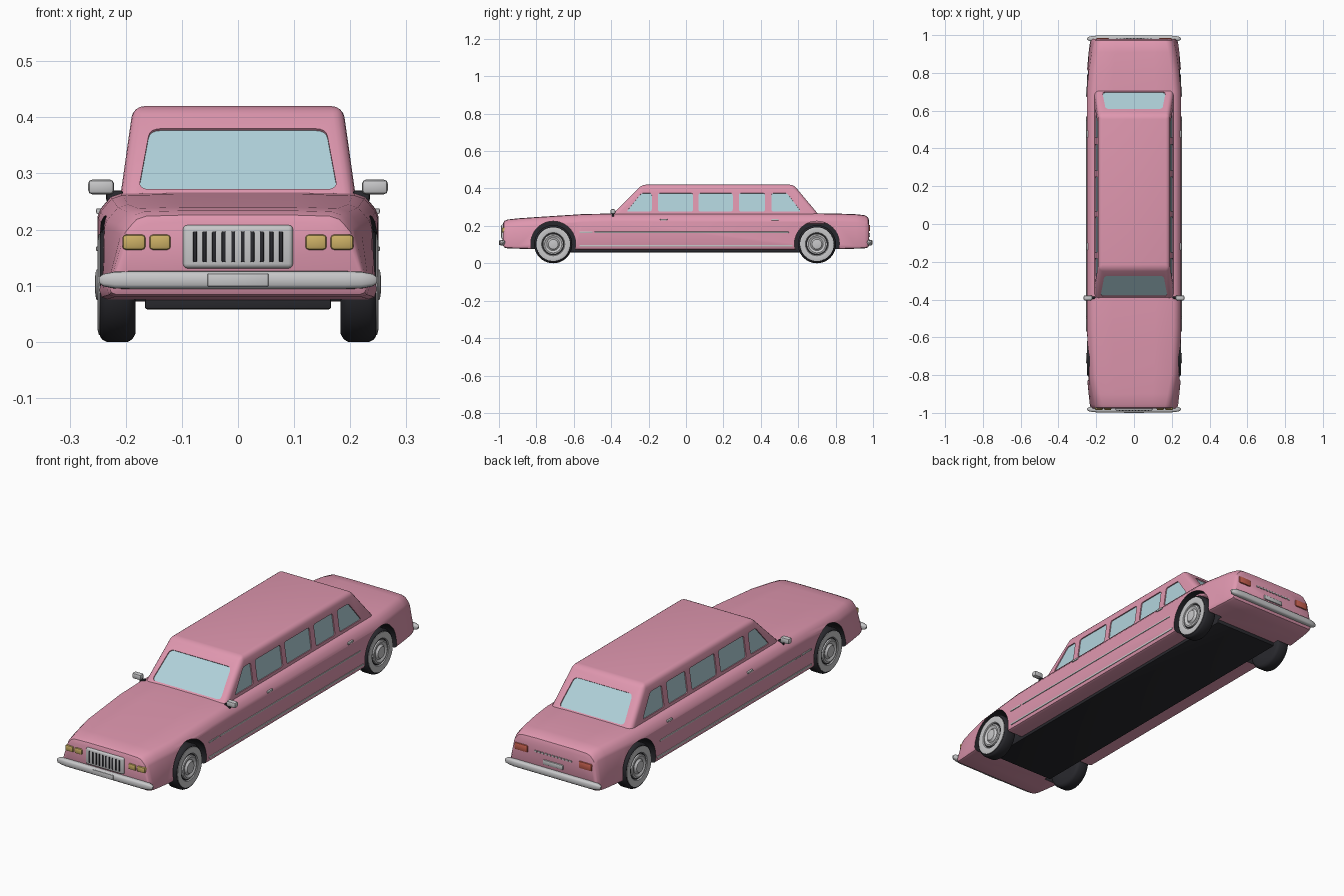
import bpy, bmesh, math
from mathutils import Vector

if "Cube" in bpy.data.objects:
    bpy.data.objects.remove(bpy.data.objects["Cube"])

def material(name, rgb):
    m = bpy.data.materials.new(name)
    m.diffuse_color = (*rgb, 1)
    m.use_nodes = True
    m.node_tree.nodes["Principled BSDF"].inputs["Base Color"].default_value = m.diffuse_color
    return m

PINK = material("pink paint", (0.74, 0.31, 0.43))
GLASS = material("pale blue glass", (0.44, 0.65, 0.71))
CHROME = material("chrome grey", (0.57, 0.57, 0.58))
BLACK = material("black rubber", (0.022, 0.022, 0.027))
GOLD = material("amber lamp", (0.60, 0.43, 0.13))
RED = material("red lamp", (0.58, 0.12, 0.08))

def finish(o):
    # apply modifiers, then smooth while keeping hard edges
    bpy.ops.object.select_all(action='DESELECT')
    o.select_set(True)
    bpy.context.view_layer.objects.active = o
    bpy.ops.object.convert(target='MESH')
    bpy.ops.object.shade_smooth_by_angle(angle=math.radians(35))
    return o

def mesh_object(name, verts, faces, mats):
    me = bpy.data.meshes.new(name)
    me.from_pydata([tuple(v) for v in verts], [], faces)
    bm = bmesh.new()
    bm.from_mesh(me)
    bmesh.ops.recalc_face_normals(bm, faces=bm.faces)
    bm.to_mesh(me)
    bm.free()
    for m in mats:
        me.materials.append(m)
    o = bpy.data.objects.new(name, me)
    bpy.context.collection.objects.link(o)
    return o

def loft(name, rings, mats):
    n, k = len(rings[0]), len(rings)
    faces = [(i*n + j, i*n + (j+1) % n, (i+1)*n + (j+1) % n, (i+1)*n + j)
             for i in range(k-1) for j in range(n)]
    faces += [tuple(range(n)), tuple(range((k-1)*n, k*n))]
    return mesh_object(name, [v for r in rings for v in r], faces, mats)

def lathe(name, profile, y, z, side, mats, n=40):
    return loft(name, [[(side*x, y + r*math.cos(2*math.pi*j/n), z + r*math.sin(2*math.pi*j/n))
                        for j in range(n)] for x, r in profile], mats)

def box(name, lo, hi, mat, bevel=0.0, seg=2):
    rings = [[(x, lo[1], lo[2]), (x, hi[1], lo[2]), (x, hi[1], hi[2]), (x, lo[1], hi[2])]
             for x in (lo[0], hi[0])]
    o = loft(name, rings, [mat])
    if bevel:
        b = o.modifiers.new("bevel", 'BEVEL')
        b.width, b.segments = bevel, seg
    return finish(o)

def sided_box(name, lo, hi, mat, bevel=0.0):
    box("right_" + name, lo, hi, mat, bevel)
    box("left_" + name, (-hi[0], lo[1], lo[2]), (-lo[0], hi[1], hi[2]), mat, bevel)

def rounded(pts, r):
    out, n = [], len(pts)
    for i, p in enumerate(pts):
        a = p + (pts[i-1] - p).normalized()*r
        b = p + (pts[(i+1) % n] - p).normalized()*r
        out += [a*(1-t)**2 + p*2*t*(1-t) + b*t*t for t in (0, .25, .5, .75, 1)]
    return out

def cut(target, cutters):
    for c in cutters:
        m = target.modifiers.new("cut", 'BOOLEAN')
        m.object, m.operation, m.solver = c, 'DIFFERENCE', 'EXACT'
        c.hide_render = True
    finish(target)
    for c in cutters:
        bpy.data.objects.remove(c)

# Main body: lofted cross-sections (y, bottom, top, half-width low, half-width high)
def section(y, zb, zt, wb, wt):
    half = [(wb-.014, zb), (wb-.004, zb+.004), (wb, zb+.016), (wt, zt-.042), (wt-.004, zt-.03),
            (wt-.014, zt-.018), (wt-.024, zt-.007), (wt-.042, zt-.001), (wt*.45, zt+.001)]
    return [(x, y, z) for x, z in half] + [(-x, y, z) for x, z in reversed(half)]

sections = [(-.978, .095, .212, .222, .200), (-.972, .084, .225, .230, .205),
            (-.955, .080, .233, .234, .209), (-.90, .078, .239, .240, .220),
            (-.80, .075, .246, .250, .238), (-.55, .072, .262, .250, .249),
            (-.40, .072, .265, .250, .250), (.70, .072, .266, .250, .250),
            (.80, .075, .265, .250, .240), (.91, .078, .261, .240, .224),
            (.955, .080, .256, .234, .214), (.972, .084, .246, .230, .209),
            (.979, .095, .228, .222, .202)]
body = loft("body", [section(*s) for s in sections], [PINK, BLACK])

# Wheel arches
arches = []
for y in (-.71, .70):
    for s in (-1, 1):
        c = lathe("arch_cutter", [(.165, .12), (.32, .12)], y, .105, s, [PINK, BLACK])
        for p in c.data.polygons:
            p.material_index = 1
        arches.append(c)
cut(body, arches)

# Cabin: tapered box with softened edges
def cab_ring(z):
    t = (z - .265)/.155
    w, f, r = .209 - .022*t, -.390 + .155*t, .705 - .13*t
    return [(-w, f, z), (w, f, z), (w, r, z), (-w, r, z)]

cabin = loft("cabin", [cab_ring(.21), cab_ring(.42)], [PINK])
bev = cabin.modifiers.new("bevel", 'BEVEL')
bev.width, bev.segments = .02, 4

# Windows: recessed openings with glass plates
cutters = []
def window(name, pts, normal, r=.012):
    pts, n = rounded([Vector(p) for p in pts], r), Vector(normal).normalized()
    shift = lambda d: [p + n*d for p in pts]
    cutters.append(loft(name + "_cutter", [shift(-.007), shift(.03)], [PINK]))
    finish(loft(name, [shift(-.008), shift(-.005)], [GLASS]))

def side_x(z):
    return .209 - .022*(z - .265)/.155

lo, hi = .277, .375
spans = [(-.318, -.183, -.183, -.238), (-.15, .037, .037, -.15), (.067, .25, .25, .067),
         (.283, .422, .422, .283), (.457, .615, .54, .457)]
for s, side in ((1, "right"), (-1, "left")):
    for i, (a, b, c, d) in enumerate(spans):
        window(f"{side}_window_{i+1}", [(s*side_x(z), y, z) for y, z in
               ((a, lo), (b, lo), (c, hi), (d, hi))], (s*.155, 0, .022))

def screen(name, y0, dy, w0, w1, normal):
    at = lambda z: y0 + dy*(z - .265)/.155
    window(name, [(-w0, at(.272), .272), (w0, at(.272), .272),
                  (w1, at(.38), .38), (-w1, at(.38), .38)], normal, .02)

screen("windscreen", -.390, .155, .177, .157, (0, -1, 1))
screen("rear_window", .705, -.13, .168, .150, (0, .155, .13))
cut(cabin, cutters)

# Floor pan
box("floor_pan", (-.166, -.79, .058), (.166, .79, .085), BLACK, .004)

# Wheels: tyre, whitewall cover and hub rings
tyre = [(.183, .05), (.183, .088), (.188, .097), (.196, .102), (.234, .102), (.242, .098), (.246, .092), (.24, .05)]
cover = [(.235, .091), (.248, .090), (.250, .082), (.247, .062), (.241, .058), (.241, .055),
         (.248, .053), (.250, .046), (.244, .034), (.246, .030), (.253, .026), (.255, .012)]
for y, end in ((-.71, "front"), (.70, "rear")):
    for s, side in ((1, "right"), (-1, "left")):
        finish(lathe(f"{end}_{side}_tyre", tyre, y, .102, s, [BLACK]))
        finish(lathe(f"{end}_{side}_wheel_cover", cover, y, .102, s, [CHROME]))
        finish(lathe(f"{end}_{side}_cover_groove", [(.24, .0585), (.2425, .0585), (.2425, .0545)],
                     y, .102, s, [BLACK]))

# Bumpers: tapered bars with pointed ends
for s, end in ((-1, "front"), (1, "rear")):
    rings = []
    for x, ry, rz in ((-.248, .004, .005), (-.24, .010, .011), (-.22, .014, .015), (-.19, .017, .016),
                      (.19, .017, .016), (.22, .014, .015), (.24, .010, .011), (.248, .004, .005)):
        ring = []
        for j in range(16):
            a = 2*math.pi*j/16
            sq = lambda v: math.copysign(abs(v)**.65, v)
            ring.append((x, s*(.981 + ry*sq(math.cos(a))), .110 + rz*sq(math.sin(a))))
        rings.append(ring)
    finish(loft(end + "_bumper", rings, [CHROME]))
box("front_plate", (-.055, -1.0, .098), (.055, -.985, .122), CHROME, .004)

# Grille with dark slots
box("grille", (-.098, -.988, .131), (.098, -.955, .208), CHROME, .008, 3)
for i in range(10):
    x = -.0765 + .017*i
    box(f"grille_slot_{i+1}", (x-.0035, -.990, .142), (x+.0035, -.98, .197), BLACK, .002)

# Lamps
sided_box("outer_headlight", (.165, -.985, .164), (.206, -.95, .191), GOLD, .006)
sided_box("inner_headlight", (.120, -.985, .164), (.158, -.95, .191), GOLD, .006)
sided_box("tail_light", (.132, .95, .172), (.200, .985, .205), RED, .006)

# Rear trim and plate
box("rear_plate", (-.052, .97, .140), (.052, .985, .162), CHROME, .004)
for i in range(11):
    x = -.09 + .018*i
    box(f"trunk_trim_{i+1}", (x-.006, .975, .187), (x+.006, .983, .194), CHROME)

# Side trim strips and door handles
sided_box("upper_strip", (.246, -.57, .162), (.253, -.50, .170), CHROME, .002)
sided_box("long_strip", (.246, -.49, .162), (.253, .55, .169), CHROME, .002)
sided_box("lower_strip", (.246, -.57, .090), (.253, .57, .099), CHROME, .002)
sided_box("front_handle", (.242, -.138, .228), (.253, -.100, .238), CHROME, .003)
sided_box("rear_handle", (.242, .457, .228), (.253, .495, .238), CHROME, .003)

# Door mirrors on short stalks
sided_box("mirror", (.221, -.404, .263), (.267, -.378, .289), CHROME, .007)
sided_box("mirror_stalk", (.205, -.396, .250), (.235, -.384, .270), BLACK, .004)
